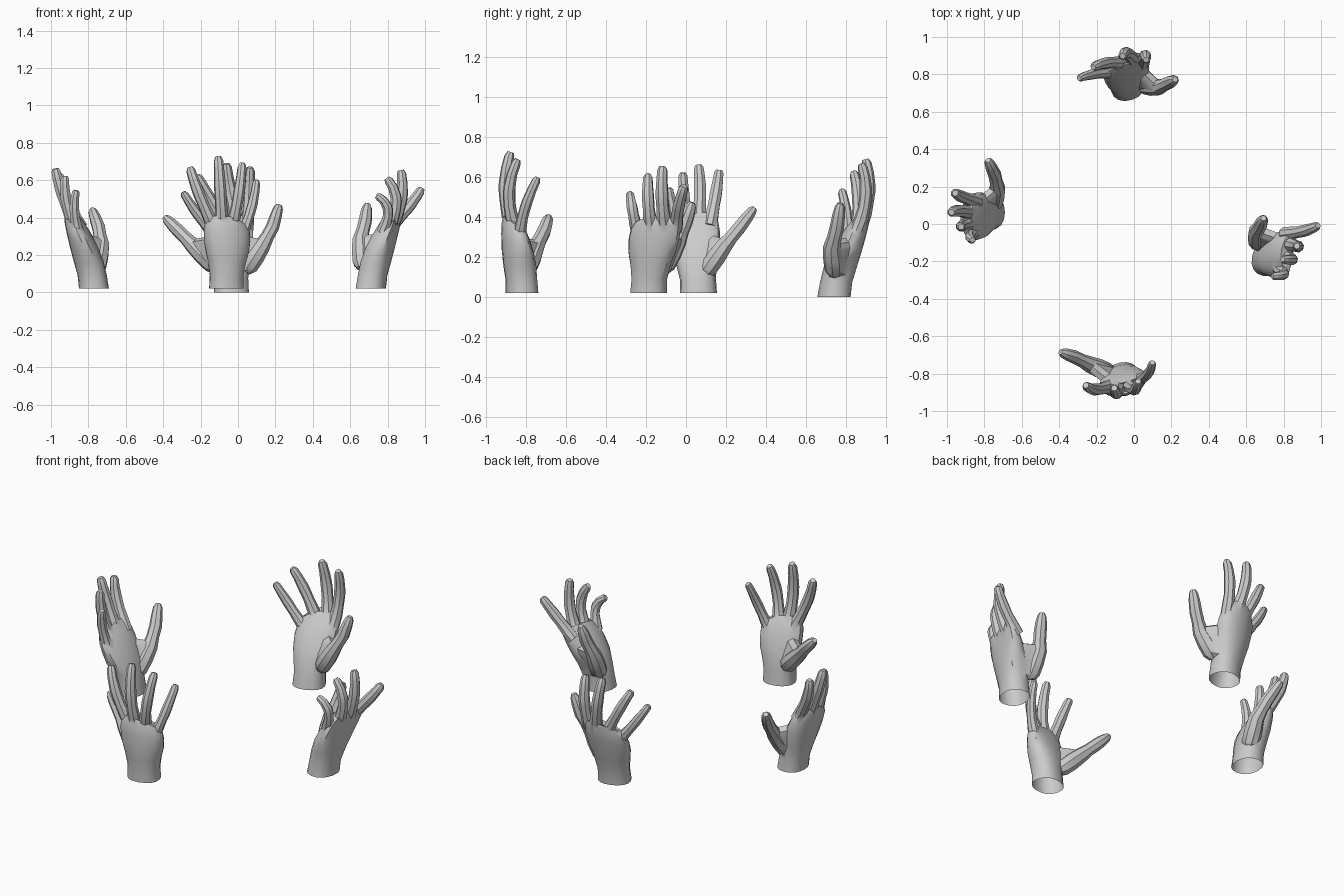
import bpy, bmesh, math
from mathutils import Vector as V

if "Cube" in bpy.data.objects:
    bpy.data.objects.remove(bpy.data.objects["Cube"])

UP = V((0, 0, 1))


def make_object(name, bm):
    bmesh.ops.recalc_face_normals(bm, faces=bm.faces)
    me = bpy.data.meshes.new(name)
    bm.to_mesh(me)
    bm.free()
    ob = bpy.data.objects.new(name, me)
    bpy.context.collection.objects.link(ob)
    return ob


def loft(name, rings):
    """Closed skin through a list of equal-sided rings."""
    bm = bmesh.new()
    rows = [[bm.verts.new(p) for p in r] for r in rings]
    n = len(rows[0])
    for a, b in zip(rows, rows[1:]):
        for i in range(n):
            j = (i + 1) % n
            bm.faces.new((a[i], a[j], b[j], b[i]))
    bm.faces.new(rows[0])
    bm.faces.new(rows[-1])
    return make_object(name, bm)


def tube(name, pts, radii, ref, sides=8, flat=1.0):
    rings = []
    for i, (p, r) in enumerate(zip(pts, radii)):
        d = (pts[min(i + 1, len(pts) - 1)] - pts[max(i - 1, 0)]).normalized()
        a = (ref - d * ref.dot(d)).normalized()
        b = d.cross(a)
        rings.append([p + a * r * math.cos(q) + b * r * flat * math.sin(q)
                      for q in [math.tau * (k + .5) / sides for k in range(sides)]])
    return loft(name, rings)


def finger(knuckle, joint, tip, r, ref):
    # quadratic curve through knuckle, middle joint and tip
    pts = []
    for t in (-.12, .08, .27, .45, .56, .78, .96, 1.03):
        pts.append(knuckle * (2 * (t - .5) * (t - 1)) + joint * (-4 * t * (t - 1))
                   + tip * (2 * t * (t - .5)))
    scale = (1.1, 1.1, .97, 1.0, .98, .86, .78, .5)
    return tube("finger", pts, [r * s for s in scale], ref)


def thumb(p, ref):
    c, m, i, t = p
    end = t + (t - i).normalized() * .02
    pts = [c - (m - c) * .25, c, c.lerp(m, .5), m, m.lerp(i, .5), i, i.lerp(t, .6), t, end]
    return tube("thumb", pts, [.03, .048, .05, .044, .036, .036, .032, .026, .015], ref)


def web(centres):
    # hull that fills the ball of the thumb and the skin towards the palm
    bm = bmesh.new()
    for p, r in centres:
        new = bmesh.ops.create_icosphere(bm, subdivisions=1, radius=r)["verts"]
        bmesh.ops.translate(bm, verts=new, vec=p)
    res = bmesh.ops.convex_hull(bm, input=bm.verts)
    inside = {g for g in res["geom_interior"] if isinstance(g, bmesh.types.BMVert)}
    bmesh.ops.delete(bm, geom=list(inside), context="VERTS")
    hull = bmesh.new()
    vs = [hull.verts.new(v.co) for v in bm.verts]
    bm.free()
    bmesh.ops.convex_hull(hull, input=vs)
    bmesh.ops.delete(hull, geom=[v for v in hull.verts if not v.link_faces], context="VERTS")
    return make_object("thumb_web", hull)


def palm(name, wrist, knuckles, u, n):
    centre = sum(knuckles, V()) / 4
    slope = (knuckles[0] - knuckles[3]).normalized()
    rings = []
    for t, w, h in ((0, .093, .08), (.2, .09, .078), (.42, .103, .08), (.62, .122, .075),
                    (.82, .13, .063), (.98, .128, .048), (1.08, .112, .03)):
        c = wrist.lerp(centre, t ** 1.5)
        c.z = wrist.z + (centre.z - wrist.z) * t
        axis = u.lerp(slope, min(t, 1)).normalized()
        ring = []
        for k in range(16):
            q = math.tau * k / 16
            s, g = math.cos(q), math.sin(q)
            s = math.copysign(abs(s) ** .9, s)
            g = math.copysign(abs(g) ** .85, g)
            bow = (.45 - s * s) * t * t
            ring.append(c + axis * w * s + n * (h * g + .022 * bow) + UP * .025 * bow)
        rings.append(ring)
    return loft(name, rings)


def hand(name, wrist, fingers, thumb_pts):
    wrist = V(wrist)
    fingers = [[V(p) for p in f] for f in fingers]
    th = [V(p) for p in thumb_pts]
    kn = [f[0] for f in fingers]
    u = kn[0] - kn[3]
    u.z = 0
    u.normalize()
    n = UP.cross(u)                      # direction of the back of the hand
    body = palm(name, wrist, kn, u, n)
    parts = [finger(*f, r, u) for f, r in zip(fingers, (.032, .033, .031, .028))]
    parts.append(thumb(th, n))
    heel = wrist.lerp(kn[0], .35)
    parts.append(web([(th[0], .045), (th[1], .034), (heel, .05),
                      (wrist.lerp(kn[0], .72) - n * .01, .035)]))
    # fuse the parts into one skin
    bpy.context.view_layer.objects.active = body
    for p in parts:
        mod = body.modifiers.new("fuse", "BOOLEAN")
        mod.operation = "UNION"
        mod.solver = "EXACT"
        mod.object = p
        bpy.ops.object.modifier_apply(modifier=mod.name)
        bpy.data.objects.remove(p)
    # open wrist
    bm = bmesh.new()
    bm.from_mesh(body.data)
    cap = [f for f in bm.faces if f.normal.z < -.7 and f.calc_center_median().z < wrist.z + .01]
    bmesh.ops.delete(bm, geom=cap, context="FACES")
    bm.to_mesh(body.data)
    bm.free()
    bpy.ops.object.select_all(action="DESELECT")
    body.select_set(True)
    bpy.ops.object.shade_smooth_by_angle(angle=math.radians(35))


# each hand: wrist, (knuckle, joint, tip) from index to little finger, thumb path
hand("front_hand", (-.062, -.82, .02),
     [[(-.14, -.87, .37), (-.21, -.885, .53), (-.255, -.865, .66)],
      [(-.085, -.88, .385), (-.095, -.905, .55), (-.105, -.88, .715)],
      [(-.025, -.865, .375), (.005, -.885, .53), (.022, -.845, .68)],
      [(.03, -.83, .33), (.075, -.80, .46), (.098, -.745, .59)]],
     [(-.14, -.79, .15), (-.24, -.75, .25), (-.32, -.71, .33), (-.38, -.69, .39)])

hand("back_hand", (-.035, .74, 0),
     [[(.05, .87, .37), (.06, .90, .52), (.065, .88, .66)],
      [(-.01, .885, .39), (-.04, .915, .54), (-.06, .90, .68)],
      [(-.08, .86, .37), (-.155, .86, .51), (-.215, .84, .62)],
      [(-.14, .81, .32), (-.225, .80, .43), (-.29, .78, .53)]],
     [(.06, .74, .14), (.13, .73, .25), (.185, .755, .35), (.215, .77, .45)])

hand("left_hand", (-.77, .062, .02),
     [[(-.86, .125, .385), (-.93, .15, .52), (-.955, .165, .63)],
      [(-.89, .065, .40), (-.945, .07, .54), (-.975, .063, .655)],
      [(-.885, 0, .38), (-.92, -.01, .50), (-.925, -.015, .615)],
      [(-.86, -.05, .34), (-.875, -.07, .45), (-.865, -.085, .54)]],
     [(-.75, .11, .14), (-.73, .19, .255), (-.745, .265, .345), (-.775, .33, .43)])

hand("right_hand", (.71, -.187, .02),
     [[(.825, -.05, .36), (.915, -.035, .46), (.98, -.01, .55)],
      [(.835, -.11, .38), (.875, -.12, .51), (.872, -.118, .645)],
      [(.82, -.18, .375), (.845, -.19, .50), (.80, -.19, .605)],
      [(.785, -.25, .35), (.80, -.27, .45), (.745, -.28, .515)]],
     [(.66, -.10, .16), (.655, -.04, .28), (.68, 0, .38), (.69, .025, .455)])
